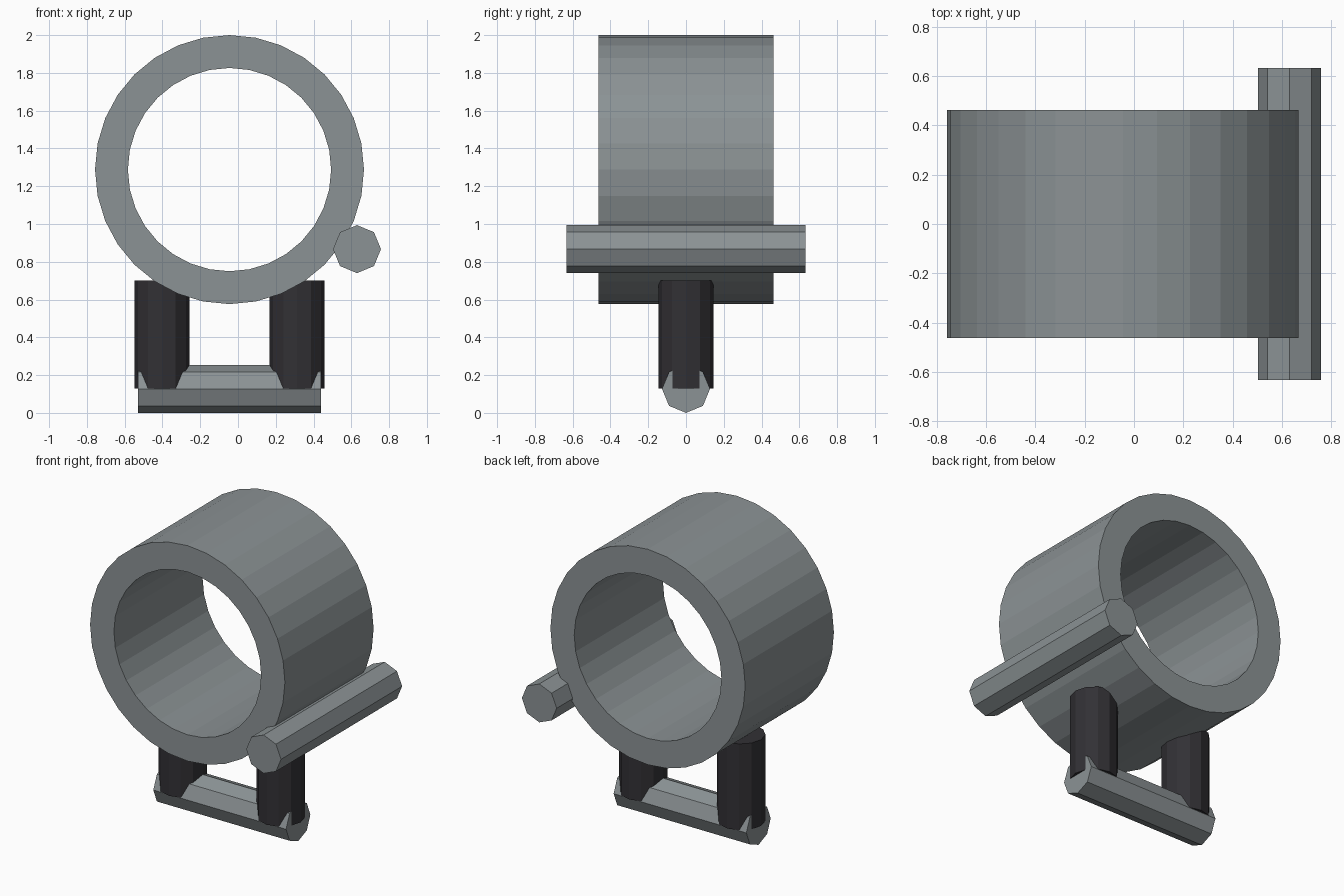
import bpy
import bmesh
from math import cos, sin, pi
from mathutils import Matrix, Vector

cube = bpy.data.objects.get("Cube")
if cube:
    bpy.data.objects.remove(cube, do_unlink=True)


def material(name, rgb):
    mat = bpy.data.materials.new(name)
    mat.use_nodes = True
    color = (*rgb, 1.0)
    mat.diffuse_color = color
    mat.node_tree.nodes["Principled BSDF"].inputs["Base Color"].default_value = color
    return mat


steel = material("steel grey", (0.26, 0.29, 0.30))
black = material("dark charcoal", (0.032, 0.030, 0.035))


def finish(name, bm, mat):
    bmesh.ops.recalc_face_normals(bm, faces=bm.faces)
    mesh = bpy.data.meshes.new(name)
    bm.to_mesh(mesh)
    bm.free()
    mesh.materials.append(mat)
    obj = bpy.data.objects.new(name, mesh)
    bpy.context.collection.objects.link(obj)
    return obj


def rod(name, center, radius, length, sides, axis, mat):
    """Capped prism along the given axis, with a corner on each cross axis."""
    bm = bmesh.new()
    bmesh.ops.create_cone(bm, cap_ends=True, segments=sides, radius1=radius,
                          radius2=radius, depth=length)
    turn = {"X": Matrix.Rotation(pi / 2, 4, "Y"),
            "Y": Matrix.Rotation(pi / 2, 4, "X"),
            "Z": Matrix.Identity(4)}[axis]
    bm.transform(Matrix.Translation(Vector(center)) @ turn)
    return finish(name, bm, mat)


def tube(name, center, outer, inner, depth, sides, mat):
    """Open thick-walled ring along the y axis."""
    bm = bmesh.new()
    cx, cy, cz = center
    corners = ((outer, -depth / 2), (outer, depth / 2),
               (inner, depth / 2), (inner, -depth / 2))
    loops = []
    for i in range(sides):
        a = 2 * pi * i / sides
        loops.append([bm.verts.new((cx + r * cos(a), cy + y, cz + r * sin(a)))
                      for r, y in corners])
    for i, here in enumerate(loops):
        nxt = loops[(i + 1) % sides]
        for k in range(4):
            m = (k + 1) % 4
            bm.faces.new((here[k], here[m], nxt[m], nxt[k]))
    return finish(name, bm, mat)


# Main ring
tube("ring_body", (-0.045, 0, 1.288), 0.712, 0.538, 0.926, 32, steel)

# Long side bar resting against the ring
rod("side_bar", (0.63, 0, 0.867), 0.127, 1.264, 8, "Y", steel)

# Base bar and the two posts that carry the ring
rod("base_bar", (-0.045, 0, 0.127), 0.127, 0.97, 8, "X", steel)
for side, label in ((-1, "right"), (1, "left")):
    rod(label + "_post", (-0.045 + side * 0.358, 0, 0.415), 0.146, 0.57, 12, "Z", black)
